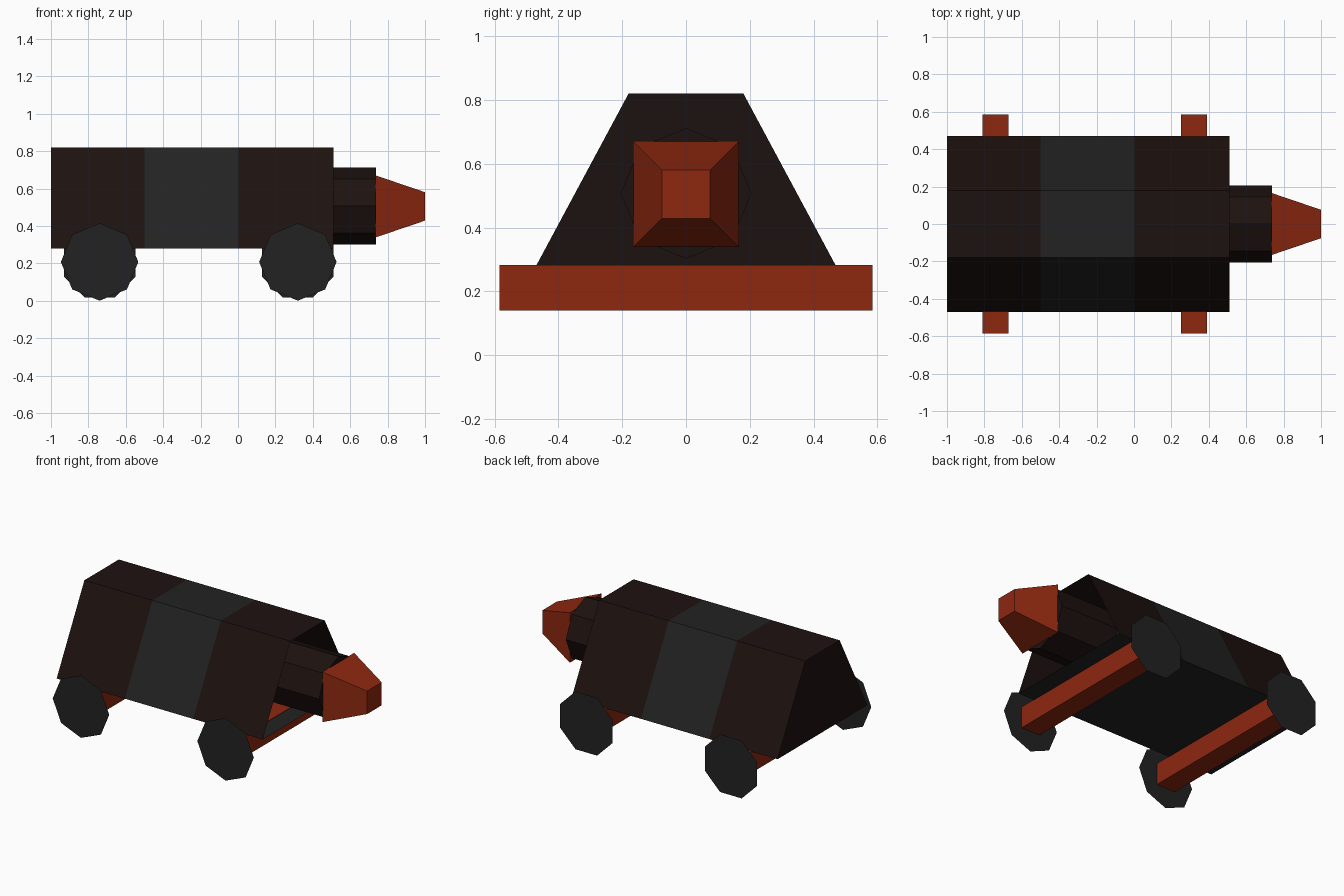
import bpy, bmesh, math

if "Cube" in bpy.data.objects:
    bpy.data.objects.remove(bpy.data.objects["Cube"])


def material(name, rgb):
    m = bpy.data.materials.new(name)
    m.diffuse_color = (*rgb, 1)
    m.use_nodes = True
    m.node_tree.nodes["Principled BSDF"].inputs["Base Color"].default_value = m.diffuse_color
    return m


RED = material("red", (0.27, 0.021, 0.005))
BROWN = material("dark brown", (0.012, 0.006, 0.005))
GREY = material("dark grey", (0.016, 0.016, 0.016))


def make(name, bm, *mats):
    me = bpy.data.meshes.new(name)
    bm.to_mesh(me)
    bm.free()
    for m in mats:
        me.materials.append(m)
    ob = bpy.data.objects.new(name, me)
    bpy.context.collection.objects.link(ob)
    return ob


def ring(bm, x, pts):
    return [bm.verts.new((x, y, z)) for y, z in pts]


def loft(bm, sections, start_cap=True, end_cap=True):
    """Skin (x, profile) sections along x; returns one face list per span."""
    rings = [ring(bm, x, p) for x, p in sections]
    n = len(rings[0])
    spans = [[bm.faces.new((a[i], b[i], b[(i + 1) % n], a[(i + 1) % n]))
              for i in range(n)] for a, b in zip(rings, rings[1:])]
    if start_cap:
        bm.faces.new(rings[0])
    if end_cap:
        bm.faces.new(rings[-1][::-1])
    bmesh.ops.recalc_face_normals(bm, faces=bm.faces)
    return spans


# Body: trapezoid shell, front end open, with a grey middle band and floor
trapezoid = [(-0.47, 0.28), (0.47, 0.28), (0.18, 0.82), (-0.18, 0.82)]
bm = bmesh.new()
spans = loft(bm, [(x, trapezoid) for x in (-1, -0.5, 0, 0.51)], end_cap=False)
for k, faces in enumerate(spans):
    for i, f in enumerate(faces):
        f.material_index = 1 if k == 1 or i == 0 else 0
make("body", bm, BROWN, GREY)

# Neck: octagonal tube running into the open front
octagon = [(0.205 * math.sin(i * math.pi / 4), 0.507 + 0.205 * math.cos(i * math.pi / 4))
           for i in range(8)]
bm = bmesh.new()
loft(bm, [(0.3, octagon), (0.737, octagon)])
make("neck", bm, BROWN)


# Nose: tapered square block
def square(h):
    return [(-h, 0.505 - h), (h, 0.505 - h), (h, 0.505 + h), (-h, 0.505 + h)]


bm = bmesh.new()
loft(bm, [(0.735, square(0.166)), (1.0, square(0.076))])
make("nose", bm, RED)

# Axles with flat octagonal wheels on both ends
for label, cx in (("rear", -0.74), ("front", 0.32)):
    bm = bmesh.new()
    bmesh.ops.create_cube(bm, size=1)
    for v in bm.verts:
        v.co = (cx + v.co.x * 0.14, v.co.y * 1.17, 0.211 + v.co.z * 0.144)
    make(label + "_axle", bm, RED)
    for side, s, turn in (("near", -1, 0), ("far", 1, math.pi / 8)):
        bm = bmesh.new()
        bm.faces.new([bm.verts.new((cx + 0.207 * math.sin(a), s * 0.587, 0.208 + 0.207 * math.cos(a)))
                      for a in (turn + s * i * math.pi / 4 for i in range(8))])
        make(f"{label}_{side}_wheel", bm, GREY)
